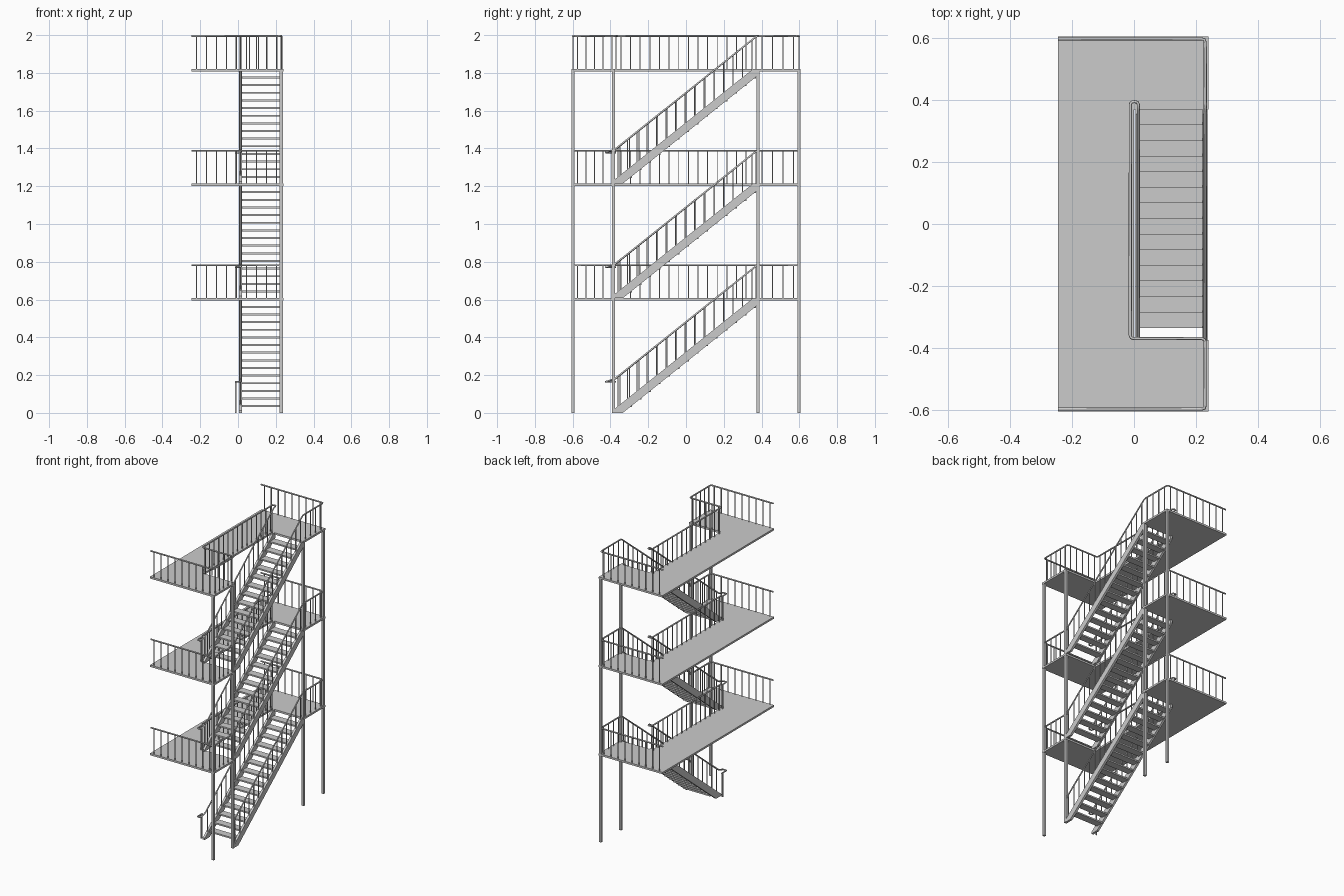
import bpy, bmesh
from mathutils import Vector, Matrix

if "Cube" in bpy.data.objects:
    bpy.data.objects.remove(bpy.data.objects["Cube"])

RISE = 0.607      # storey height
RAIL = 0.174      # handrail height above floor
XO, XI, XP = 0.23, 0.014, -0.012   # outer rail, inner stair rail, gallery rail


def finish(name, bm):
    bmesh.ops.recalc_face_normals(bm, faces=bm.faces)
    me = bpy.data.meshes.new(name)
    bm.to_mesh(me)
    bm.free()
    ob = bpy.data.objects.new(name, me)
    bpy.context.collection.objects.link(ob)
    return ob


def add_box(bm, lo, hi):
    lo, hi = Vector(lo), Vector(hi)
    m = Matrix.Translation((lo + hi) / 2) @ Matrix.Diagonal((*(hi - lo), 1))
    bmesh.ops.create_cube(bm, size=1, matrix=m)


def prism(name, pts, axis_vec):
    bm = bmesh.new()
    f = bm.faces.new([bm.verts.new(p) for p in pts])
    ext = bmesh.ops.extrude_face_region(bm, geom=[f])
    verts = [g for g in ext['geom'] if isinstance(g, bmesh.types.BMVert)]
    bmesh.ops.translate(bm, verts=verts, vec=axis_vec)
    return finish(name, bm)


def handrail(name, pts, r=0.005, corner=0.012):
    # Tube following the path, with each corner cut to a small bend
    pts = [Vector(p) for p in pts]
    path = [pts[0]]
    for a, b, c in zip(pts, pts[1:], pts[2:]):
        d1 = min(corner, (a - b).length * 0.45)
        d2 = min(corner, (c - b).length * 0.45)
        p, q = b + (a - b).normalized() * d1, b + (c - b).normalized() * d2
        path += [p, p * 0.25 + b * 0.5 + q * 0.25, q]
    path.append(pts[-1])
    cu = bpy.data.curves.new(name, 'CURVE')
    cu.dimensions = '3D'
    cu.bevel_depth, cu.bevel_resolution, cu.use_fill_caps = r, 1, True
    sp = cu.splines.new('POLY')
    sp.points.add(len(path) - 1)
    for s, p in zip(sp.points, path):
        s.co = (*p, 1)
    ob = bpy.data.objects.new(name, cu)
    bpy.context.collection.objects.link(ob)


def balusters(name, runs, w=0.0025, step=0.0505):
    # Evenly spaced bars hanging from each straight run of rail
    bm = bmesh.new()
    for a, b in runs:
        a, b = Vector(a), Vector(b)
        n = max(1, round((b - a).xy.length / step))
        for i in range(n):
            p = a.lerp(b, (i + 0.5) / n)
            add_box(bm, (p.x - w, p.y - w, p.z - RAIL), (p.x + w, p.y + w, p.z))
    finish(name, bm)


# Support posts
bm = bmesh.new()
for y in (-0.597, -0.385, 0.38, 0.597):
    add_box(bm, (0.221, y - 0.008, 0), (0.239, y + 0.008, 3 * RISE))
finish("support_posts", bm)

for k in range(3):
    B, Z = k * RISE, (k + 1) * RISE
    H, n = Z + RAIL, k + 1

    # C-shaped gallery floor
    outline = [(-0.245, -0.605), (0.24, -0.605), (0.24, -0.375), (0, -0.375),
               (0, 0.37), (0.24, 0.37), (0.24, 0.605), (-0.245, 0.605)]
    prism(f"platform_{n}", [(x, y, Z) for x, y in outline], (0, 0, -0.013))

    # Stair stringers
    side = [(-0.39, 0), (-0.335, 0), (0.38, 0.572), (0.38, RISE),
            (0.355, RISE), (-0.39, 0.012)]
    for label, x in (("inner", 0.005), ("outer", 0.222)):
        prism(f"{label}_stringer_{n}", [(x, y, B + z) for y, z in side], (0.015, 0, 0))

    # Open treads
    bm = bmesh.new()
    for i in range(14):
        y, z = -0.336 + i * 0.0504, B + (i + 1) * RISE / 15
        add_box(bm, (0.018, y, z - 0.01), (0.224, y + 0.0504, z))
    finish(f"treads_{n}", bm)

    # Outer guard: back edge, side edge and down the stair
    back = [(-0.245, 0.598, H), (XO, 0.598, H), (XO, 0.375, H),
            (XO, -0.385, B + RAIL)]
    handrail(f"back_and_stair_rail_{n}", back)

    # Front guard, closed across the stairwell on the top level
    front = [(-0.245, -0.598, H), (XO, -0.598, H), (XO, -0.37, H)]

    # Inner guard: along the gallery, round the end and down the stair
    gal = [(XP, -0.37, H), (XP, 0.395, H)]
    stair = [(XI, 0.375, H), (XI, -0.375, B + RAIL + 0.006)]
    end = B + 0.165
    handrail(f"inner_rail_{n}", ([] if k == 2 else [gal[0]]) +
             ([(XP, -0.36, H)] if k == 2 else []) + [gal[1], (XI, 0.395, H)] + stair +
             [(XI, -0.425, end), (XP, -0.425, end), (XP, -0.37, end)], corner=0.01)

    runs = list(zip(back, back[1:])) + list(zip(front, front[1:])) + [gal, stair]
    if k == 2:
        front += [(XP, -0.37, H), (XP, -0.35, H)]
        runs.append(((XO, -0.37, H), (XP, -0.37, H)))
    handrail(f"front_rail_{n}", front)
    balusters(f"balusters_{n}", runs)

    # Newel under the rail end
    bm = bmesh.new()
    add_box(bm, (XP - 0.004, -0.384, B), (XP + 0.004, -0.376, end))
    finish(f"newel_{n}", bm)
